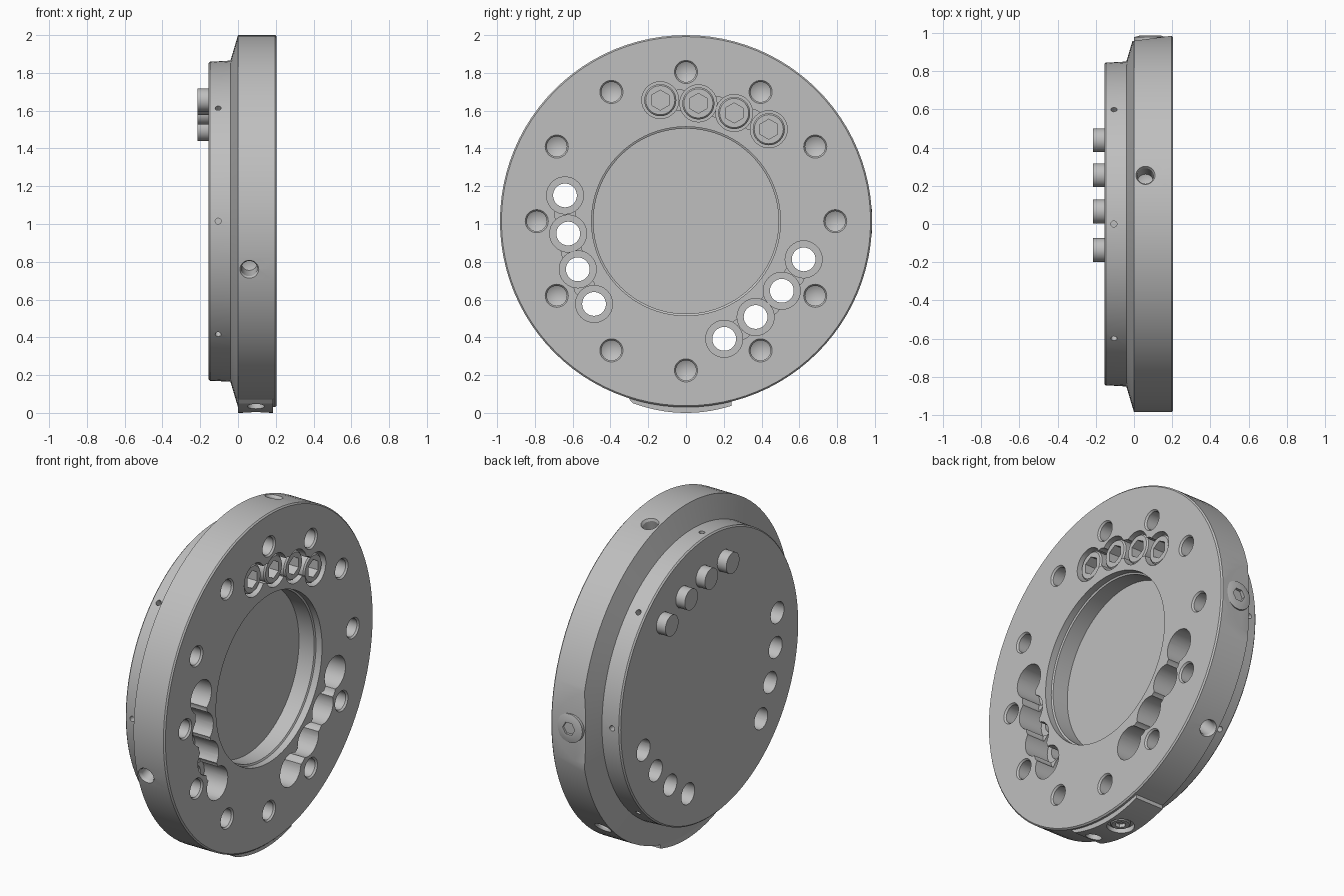
import bpy, bmesh
from math import radians, cos, sin, tau
from mathutils import Matrix, Vector

old = bpy.data.objects.get("Cube")
if old:
    bpy.data.objects.remove(old, do_unlink=True)

CZ = 1.015   # height of the disc axis

steel = bpy.data.materials.new("grey steel")
steel.use_nodes = True
grey = (0.52, 0.52, 0.52, 1)
steel.diffuse_color = grey
steel.node_tree.nodes["Principled BSDF"].inputs["Base Color"].default_value = grey


def finish(name, bm, matrix):
    bmesh.ops.recalc_face_normals(bm, faces=bm.faces)
    me = bpy.data.meshes.new(name)
    bm.to_mesh(me)
    bm.free()
    me.transform(matrix)
    me.materials.append(steel)
    ob = bpy.data.objects.new(name, me)
    bpy.context.collection.objects.link(ob)
    return ob


def lathe(name, profile, matrix, steps=32):
    """Spin (radius, height) points about local z."""
    bm = bmesh.new()
    vs = [bm.verts.new((r, 0, h)) for r, h in profile]
    es = [bm.edges.new(p) for p in zip(vs, vs[1:])]
    bmesh.ops.spin(bm, geom=vs + es, cent=(0, 0, 0), axis=(0, 0, 1),
                   angle=tau, steps=steps, use_duplicate=False)
    bmesh.ops.remove_doubles(bm, verts=bm.verts, dist=0.0001)
    return finish(name, bm, matrix)


def prism(name, points, lo, hi, matrix):
    """Extrude a local xy outline from z = lo to z = hi."""
    bm = bmesh.new()
    face = bm.faces.new([bm.verts.new((x, y, lo)) for x, y in points])
    ext = bmesh.ops.extrude_face_region(bm, geom=[face])["geom"]
    bmesh.ops.translate(bm, vec=(0, 0, hi - lo),
                        verts=[v for v in ext if isinstance(v, bmesh.types.BMVert)])
    return finish(name, bm, matrix)


def rod(r, lo, hi):
    return [(0, lo), (r, lo), (r, hi), (0, hi)]


def axial(r=0, deg=0):
    """Local z along +x, at a polar position on the disc face."""
    a = radians(deg)
    return Matrix.Translation((0, r * cos(a), CZ + r * sin(a))) @ Matrix.Rotation(radians(90), 4, 'Y')


def radial(deg, x):
    """Local z pointing outwards from the disc axis."""
    return Matrix.Translation((x, 0, CZ)) @ Matrix.Rotation(radians(deg - 90), 4, 'X')


def carve(ob, cutters):
    for c in cutters:
        c.hide_render = True
        m = ob.modifiers.new("cut", 'BOOLEAN')
        m.operation, m.solver, m.object = 'DIFFERENCE', 'EXACT', c
    bpy.context.view_layer.update()
    dg = bpy.context.evaluated_depsgraph_get()
    me = bpy.data.meshes.new_from_object(ob.evaluated_get(dg))
    ob.modifiers.clear()
    ob.data = me


def discard(cutters):
    for c in cutters:
        bpy.data.objects.remove(c, do_unlink=True)


parts = []

# main disc with centre recess, tapered shoulder and back flange
body = lathe("disc_body", [
    (0, 0.06), (0.49, 0.06), (0.49, 0.16), (0.5, 0.165), (0.5, 0.205),
    (0.977, 0.205), (0.985, 0.197), (0.985, 0), (0.85, -0.04),
    (0.845, -0.147), (0.837, -0.155), (0, -0.155)], axial(), 96)
parts.append(body)
cuts = []

# three groups of four counterbored holes, joined by narrow necks
for group in range(3):
    spots = [(r, 102 - 18 * i + 120 * group)
             for i, r in enumerate((0.655, 0.627, 0.627, 0.655))]
    for r, deg in spots:
        cuts.append(lathe("bore", [(0, -0.3), (0.063, -0.3), (0.063, 0.05),
                                   (0.098, 0.05), (0.098, 0.3), (0, 0.3)], axial(r, deg)))
    for (r1, d1), (r2, d2) in zip(spots, spots[1:]):
        cuts.append(lathe("neck", rod(0.055, 0.09, 0.3),
                          axial((r1 + r2) / 2, (d1 + d2) / 2), 24))

# ring of twelve drilled holes with countersunk mouths
for i in range(12):
    cuts.append(lathe("drill", [(0, 0.03), (0.053, 0.06), (0.053, 0.195),
                                (0.062, 0.206), (0.062, 0.3), (0, 0.3)],
                      axial(0.79, 30 * i)))

# radial holes in the rim and pin holes in the flange
for deg in (75, 195, 315):
    cuts.append(lathe("rim_hole", [(0, 0.83), (0.042, 0.85), (0.042, 0.97),
                                   (0.05, 0.985), (0.05, 1.1), (0, 1.1)], radial(deg, 0.06)))
for i in range(8):
    cuts.append(lathe("pin_hole", rod(0.016, 0.79, 0.9), radial(45 * i, -0.105), 16))

# sloping notch in the left edge
cuts.append(prism("notch", [(-0.1, 0.945), (0.19, 0.984), (0.19, 1.1), (-0.1, 1.1)],
                  CZ - 0.35, CZ + 0.35, Matrix.Identity(4)))
carve(body, cuts)
discard(cuts)

# curved block under the rim
ys = [-0.28 + 0.52 * i / 16 for i in range(17)]
outline = [(-0.3, 0.13)] + [(-0.3, 0.072)] + [(y, 0.65 * y * y) for y in ys] + [(0.24, 0.13)]
to_yz = Matrix(((0, 0, 1, 0), (1, 0, 0, 0), (0, 1, 0, 0), (0, 0, 0, 1)))
block = prism("rim_block", outline, 0.0, 0.185, to_yz)
parts.append(block)
cuts = [lathe("screw_seat", rod(0.075, 0.985, 1.1), radial(270, 0.095)),
        lathe("block_hole", rod(0.045, 0.9, 1.1), radial(257, 0.095))]
carve(block, cuts)
carve(body, cuts)
discard(cuts)


def socket_screw(name, profile, top, hex_r, depth, matrix):
    ob = lathe(name, profile, matrix)
    key = lathe("hex_key", rod(hex_r, top - depth, top + 0.1), matrix, 6)
    carve(ob, [key])
    discard([key])
    parts.append(ob)


# four fitted bolts
for i, r in enumerate((0.655, 0.627, 0.627, 0.655)):
    socket_screw("bolt_%d" % (i + 1), [
        (0, -0.214), (0.062, -0.214), (0.062, 0.05), (0.085, 0.05),
        (0.085, 0.182), (0.077, 0.19), (0, 0.19)], 0.19, 0.053, 0.07, axial(r, 102 - 18 * i))

# screws in the notch and in the rim block
socket_screw("notch_screw", [(0, 0.85), (0.085, 0.85), (0.085, 0.978), (0.055, 0.986), (0, 0.986)],
             0.986, 0.04, 0.04, radial(0, 0.085))
socket_screw("block_screw", [(0, 0.9), (0.055, 0.9), (0.055, 1.0), (0.048, 1.005), (0, 1.005)],
             1.005, 0.03, 0.03, radial(270, 0.095))

# smooth round walls, keep machined edges sharp
bpy.ops.object.select_all(action='DESELECT')
for ob in parts:
    ob.select_set(True)
bpy.context.view_layer.objects.active = body
bpy.ops.object.shade_smooth_by_angle(angle=radians(25))
